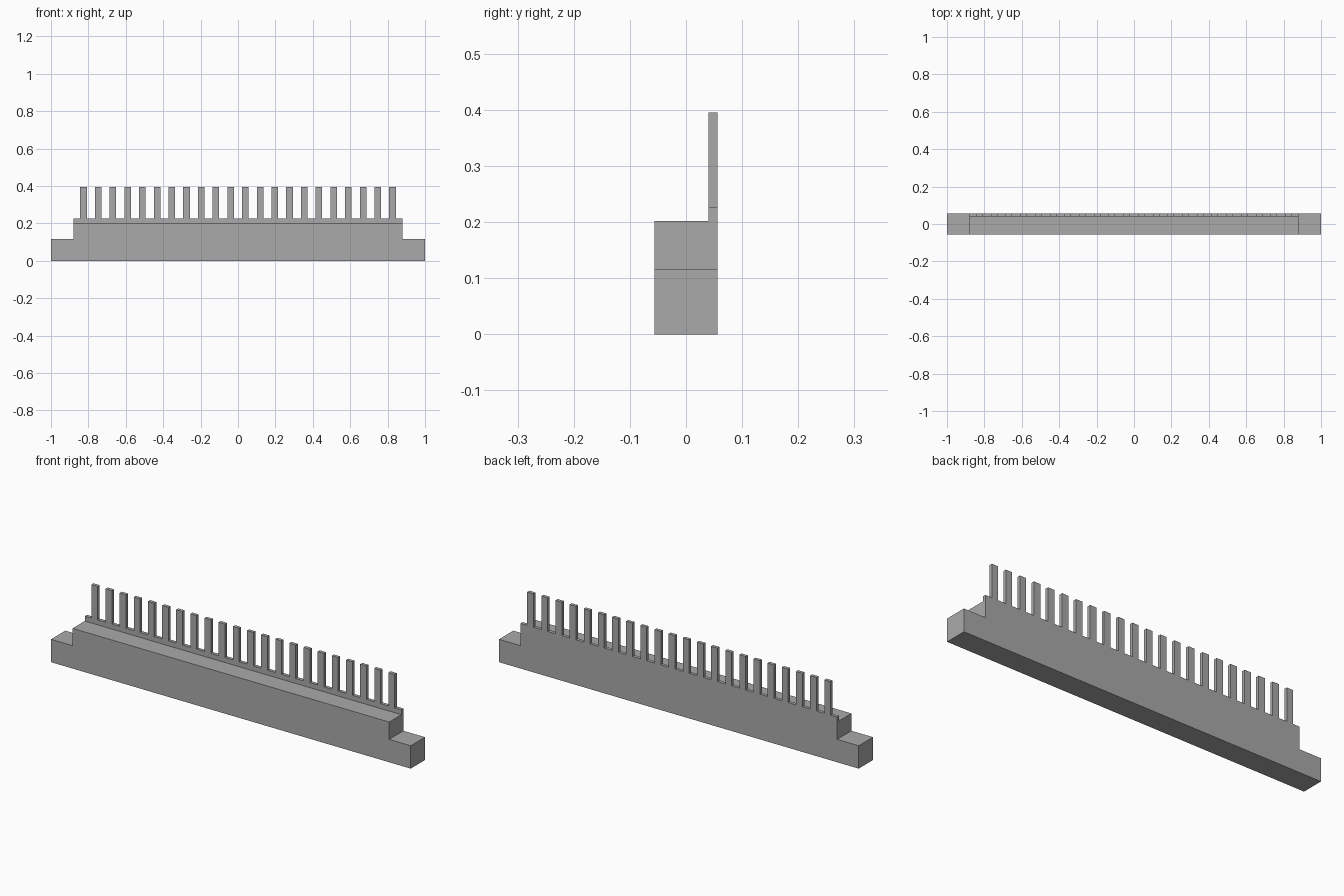
import bpy
import bmesh

if "Cube" in bpy.data.objects:
    bpy.data.objects.remove(bpy.data.objects["Cube"], do_unlink=True)

# Main dimensions
HALF_LENGTH, HALF_DEPTH = 1.0, 0.0565
BODY_HALF = 0.88
FOOT_TOP, LEDGE_TOP, RAIL_TOP, TOOTH_TOP = 0.115, 0.202, 0.227, 0.395
RAIL_FRONT = 0.04
TOOTH_COUNT, TOOTH_WIDTH, ROW_HALF = 22, 0.035, 0.826

grey = bpy.data.materials.new("plain grey")
grey.use_nodes = True
colour = (0.4, 0.4, 0.4, 1)
grey.diffuse_color = colour
grey.node_tree.nodes["Principled BSDF"].inputs["Base Color"].default_value = colour


def extrude_outline(name, outline, front, back):
    """Solid made by sweeping an (x, z) outline from front to back."""
    bm = bmesh.new()
    face = bm.faces.new([bm.verts.new((x, front, z)) for x, z in outline])
    swept = bmesh.ops.extrude_face_region(bm, geom=[face])["geom"]
    verts = [g for g in swept if isinstance(g, bmesh.types.BMVert)]
    bmesh.ops.translate(bm, verts=verts, vec=(0, back - front, 0))
    bmesh.ops.recalc_face_normals(bm, faces=bm.faces)
    mesh = bpy.data.meshes.new(name)
    bm.to_mesh(mesh)
    bm.free()
    mesh.materials.append(grey)
    obj = bpy.data.objects.new(name, mesh)
    bpy.context.collection.objects.link(obj)
    return obj


# Stepped base with a row of teeth along its top
outline = [(HALF_LENGTH, 0), (HALF_LENGTH, FOOT_TOP),
           (BODY_HALF, FOOT_TOP), (BODY_HALF, RAIL_TOP)]
pitch = 2 * ROW_HALF / (TOOTH_COUNT - 1)
for i in range(TOOTH_COUNT):
    right = ROW_HALF - i * pitch + TOOTH_WIDTH / 2
    left = right - TOOTH_WIDTH
    outline += [(right, RAIL_TOP), (right, TOOTH_TOP),
                (left, TOOTH_TOP), (left, RAIL_TOP)]
outline += [(-BODY_HALF, RAIL_TOP), (-BODY_HALF, FOOT_TOP),
            (-HALF_LENGTH, FOOT_TOP), (-HALF_LENGTH, 0)]
comb = extrude_outline("toothed_bar", outline, -HALF_DEPTH, HALF_DEPTH)

# Cut the front ledge, leaving a thin rail and teeth at the back
cutter = extrude_outline("ledge_cutter",
                         [(-1.1, LEDGE_TOP), (1.1, LEDGE_TOP), (1.1, 0.5), (-1.1, 0.5)],
                         -0.2, RAIL_FRONT)
cutter.hide_render = True
cut = comb.modifiers.new("ledge", 'BOOLEAN')
cut.operation = 'DIFFERENCE'
cut.solver = 'EXACT'
cut.object = cutter
bpy.context.view_layer.objects.active = comb
bpy.ops.object.modifier_apply(modifier=cut.name)
bpy.data.objects.remove(cutter, do_unlink=True)
